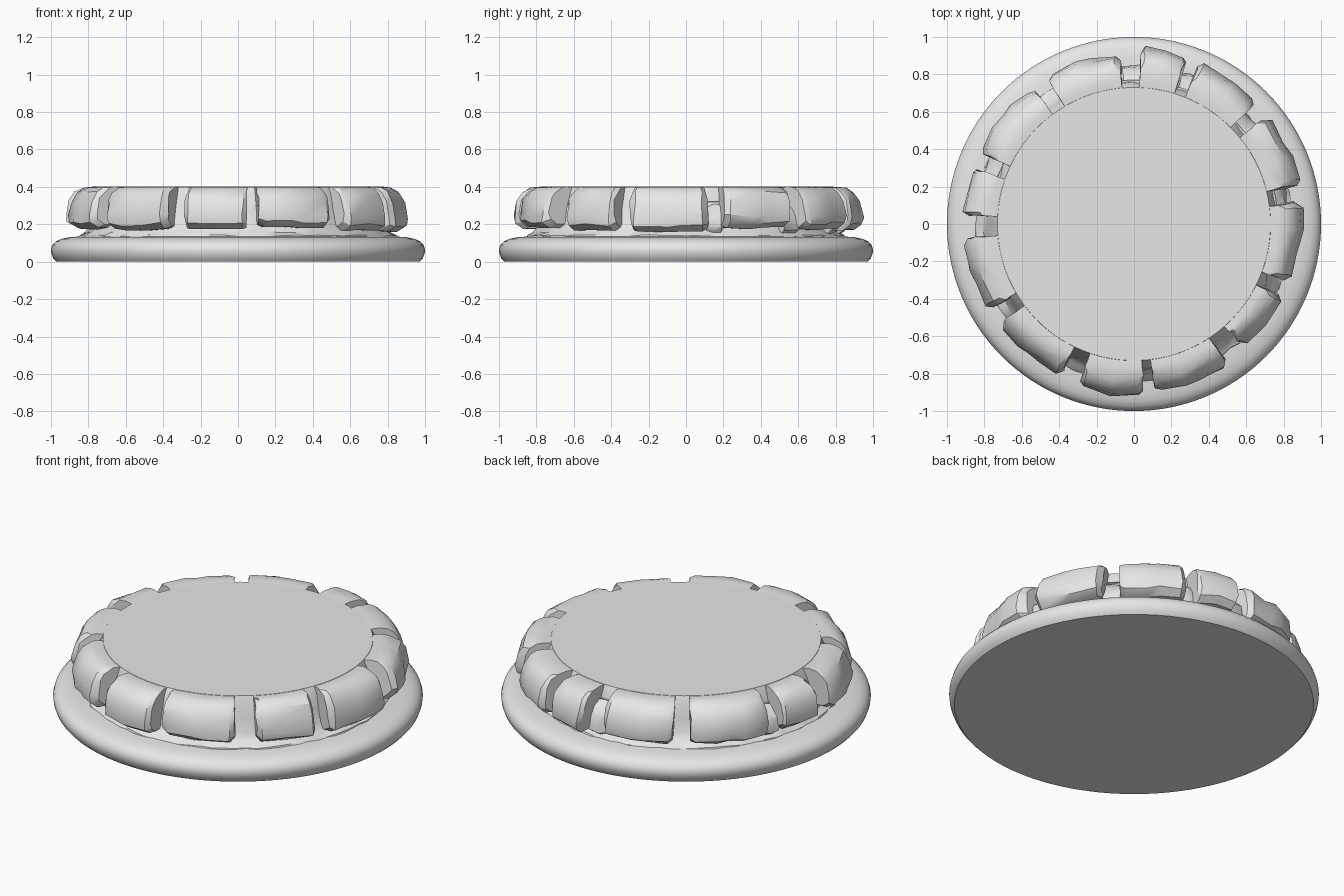
import bpy, bmesh, math, random
from mathutils import Vector

random.seed(4)
if "Cube" in bpy.data.objects:
    bpy.data.objects.remove(bpy.data.objects["Cube"])

grey = bpy.data.materials.new("stone_grey")
grey.use_nodes = True
grey.diffuse_color = (0.8, 0.8, 0.8, 1)
grey.node_tree.nodes["Principled BSDF"].inputs["Base Color"].default_value = (0.8, 0.8, 0.8, 1)


def polar(r, degrees, z):
    a = math.radians(degrees)
    return Vector((r * math.cos(a), r * math.sin(a), z))


def finish(bm, name, sharp):
    bmesh.ops.recalc_face_normals(bm, faces=bm.faces)
    mesh = bpy.data.meshes.new(name)
    bm.to_mesh(mesh)
    bm.free()
    mesh.materials.append(grey)
    ob = bpy.data.objects.new(name, mesh)
    bpy.context.collection.objects.link(ob)
    bpy.ops.object.select_all(action="DESELECT")
    ob.select_set(True)
    bpy.context.view_layer.objects.active = ob
    bpy.ops.object.shade_smooth_by_angle(angle=math.radians(sharp))
    return ob


def lathe(name, profile, steps, sharp, rough=0.0):
    """Spin (radius, height) points into a capped solid; rough jitters the inner rings."""
    bm = bmesh.new()
    rings = []
    for k, (r, z) in enumerate(profile):
        amount = rough if 0 < k < len(profile) - 1 else 0
        rings.append([bm.verts.new(polar(r + random.uniform(-amount, amount), 360 * i / steps,
                                         z + random.uniform(-amount, amount) * 0.5))
                      for i in range(steps)])
    for low, high in zip(rings, rings[1:]):
        for i in range(steps):
            j = (i + 1) % steps
            bm.faces.new((low[i], low[j], high[j], high[i]))
    bm.faces.new(rings[0])
    bm.faces.new(rings[-1])
    return finish(bm, name, sharp)


def stone(name, start, end, r_start, r_end, bottom, top=0.4, inner=0.72):
    """Weathered block following the rim between two angles."""
    bm = bmesh.new()
    sections = []
    cuts = max(4, round((end - start) / 5))
    slant = random.uniform(-0.8, 0.8)
    height = top - bottom
    for i in range(cuts + 1):
        t = i / cuts
        # bring the second and second-last sections close to the ends as a chamfer
        if i == 1:
            t = 0.07
        elif i == cuts - 1:
            t = 0.93
        at_end = i in (0, cuts)
        radius = r_start + (r_end - r_start) * t - (0.025 if at_end else 0)
        radius += random.uniform(-0.008, 0.008)
        low = bottom + (0.015 if at_end else 0) + random.uniform(-0.008, 0.008)
        profile = [(inner, low), (radius - 0.05, low), (radius - 0.005, low + 0.03),
                   (radius, low + height * 0.3), (radius - 0.015, low + height * 0.65),
                   (radius - 0.045, top - 0.03), (radius - 0.085, top - 0.004),
                   (inner + 0.05, top + 0.002), (inner, top - 0.003)]
        ring = []
        for k, (r, z) in enumerate(profile):
            angle = start + (end - start) * t + slant * (z - bottom) / height
            if 1 < k < 7:
                r += random.uniform(-0.007, 0.007)
                angle += random.uniform(-0.4, 0.4)
            if 1 < k < 6:
                z += random.uniform(-0.007, 0.007)
            ring.append(bm.verts.new(polar(r, angle, z)))
        sections.append(ring)
    n = len(sections[0])
    for a, b in zip(sections, sections[1:]):
        for k in range(n):
            m = (k + 1) % n
            bm.faces.new((a[k], a[m], b[m], b[k]))
    bm.faces.new(sections[0])
    bm.faces.new(sections[-1])
    return finish(bm, name, 32)


# Smooth rounded plinth
lathe("base_disc", [(0.972, 0), (0.988, 0.018), (0.998, 0.045), (1.0, 0.065), (0.993, 0.088),
                    (0.975, 0.108), (0.945, 0.122), (0.9, 0.131), (0.8, 0.138)], 128, 40)

# Flat-topped core with a rough foot showing in the joints
lathe("core", [(0.86, 0.1), (0.845, 0.14), (0.81, 0.16), (0.785, 0.2), (0.77, 0.28),
               (0.75, 0.36), (0.73, 0.4)], 90, 35, 0.008)

# Ring of blocks: start angle, end angle, radius at each end, underside height
blocks = [(72, 87, .93, .95, .17), (45, 68, .92, .93, .17), (13, 38.5, .91, .92, .18),
          (-20, 8, .89, .90, .16), (-48, -26, .88, .89, .17), (-82.5, -56, .91, .91, .18),
          (-109, -87, .92, .92, .17), (-143, -115.5, .90, .90, .17),
          (-174.5, -149, .92, .90, .18), (161, 177, .91, .92, .18),
          (126.5, 155, .91, .91, .17), (94.5, 120, .90, .92, .17)]
for number, block in enumerate(blocks, 1):
    stone(f"rim_stone_{number}", *block)

# Low rubble wedged in the wider joints
for number, (start, end, radius, top) in enumerate(
        [(86, 95, .85, .33), (67, 73, .86, .32), (38, 46, .84, .32), (7, 14, .83, .32),
         (154, 162, .85, .31)], 1):
    stone(f"joint_rubble_{number}", start, end, radius, radius, 0.14, top)
